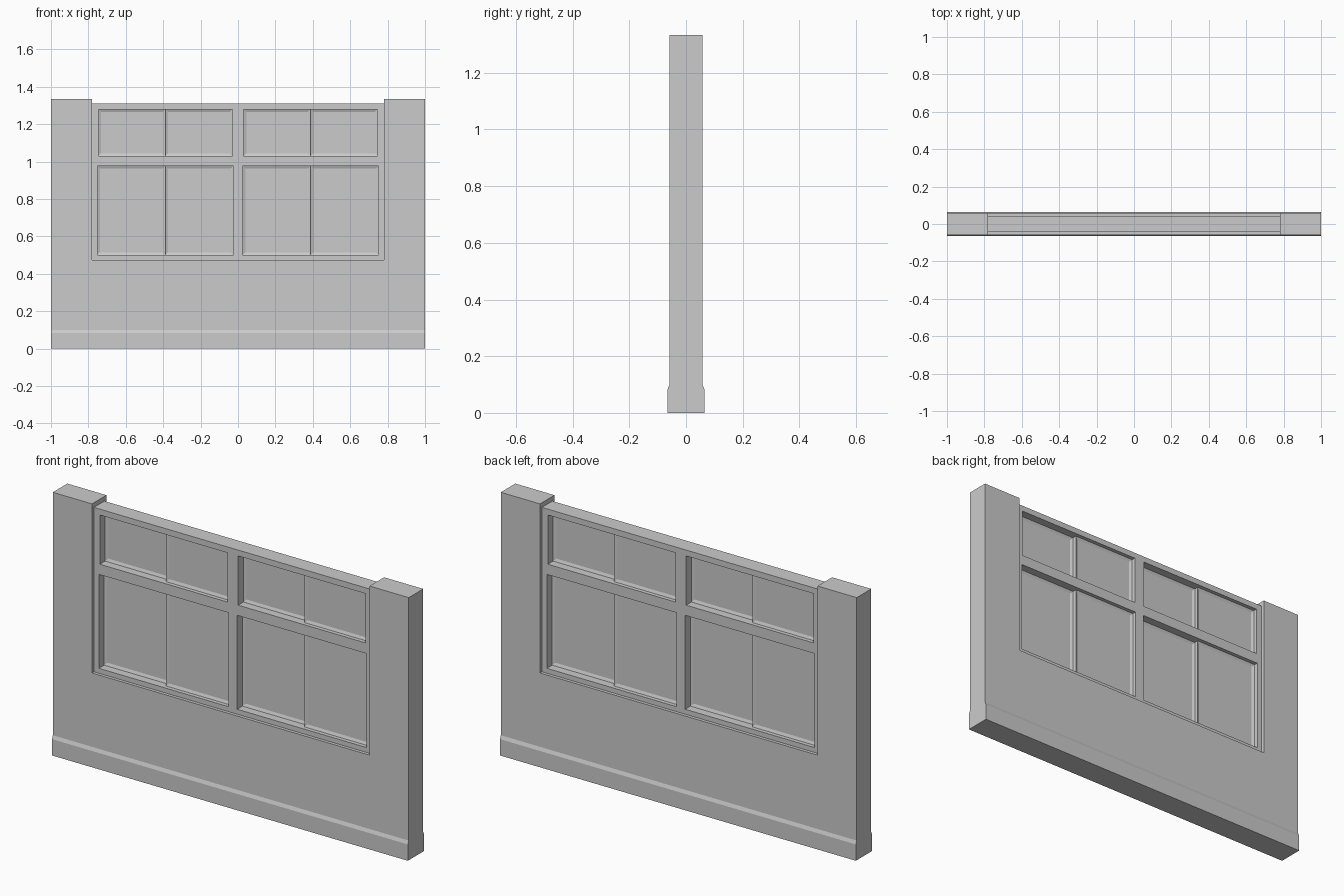
import bpy, bmesh

if "Cube" in bpy.data.objects:
    bpy.data.objects.remove(bpy.data.objects["Cube"])

WALL_Y, FRAME_Y = 0.058, 0.042


def finish(bm, name):
    bmesh.ops.recalc_face_normals(bm, faces=bm.faces)
    me = bpy.data.meshes.new(name)
    bm.to_mesh(me)
    bm.free()
    ob = bpy.data.objects.new(name, me)
    bpy.context.collection.objects.link(ob)
    return ob


def box_bm(x, y, z):
    bm = bmesh.new()
    bmesh.ops.create_cube(bm, size=1)
    for v in bm.verts:
        v.co = [(r[0] + r[1]) / 2 + c * (r[1] - r[0]) for c, r in zip(v.co, (x, y, z))]
    return bm


def box(name, x, y, z):
    return finish(box_bm(x, y, z), name)


def cut(ob, cutter):
    mod = ob.modifiers.new("cut", 'BOOLEAN')
    mod.operation, mod.solver, mod.object = 'DIFFERENCE', 'EXACT', cutter
    bpy.context.view_layer.objects.active = ob
    bpy.ops.object.modifier_apply(modifier=mod.name)
    bpy.data.objects.remove(cutter)


# Wall: section with chamfered skirting on both faces, swept along x
half = [(0.065, 0), (0.065, 0.083), (WALL_Y, 0.1), (WALL_Y, 1.334)]
section = half + [(-y, z) for y, z in reversed(half)]
bm = bmesh.new()
face = bm.faces.new([bm.verts.new((-1, y, z)) for y, z in section])
ext = bmesh.ops.extrude_face_region(bm, geom=[face], use_keep_orig=True)
bmesh.ops.translate(bm, vec=(2, 0, 0),
                    verts=[g for g in ext["geom"] if isinstance(g, bmesh.types.BMVert)])
wall = finish(bm, "wall")
cut(wall, box("wall_opening", (-0.78, 0.78), (-0.2, 0.2), (0.475, 1.5)))

# Window frame with four openings
frame = box("window_frame", (-0.78, 0.78), (-FRAME_Y, FRAME_Y), (0.475, 1.31))
rows = {"lower": (0.025, 0.752, 0.50, 0.977), "upper": (0.03, 0.747, 1.03, 1.28)}


def sash(name, x, y, z):
    bm = box_bm(x, y, z)
    bm.normal_update()
    broad = [f for f in bm.faces if abs(f.normal.y) > 0.9]
    # Sink the pane below the sash border on both sides
    bmesh.ops.inset_individual(bm, faces=broad, thickness=0.02, depth=0)
    for f in broad:
        dy = -0.006 if f.normal.y > 0 else 0.006
        bmesh.ops.translate(bm, vec=(0, dy, 0), verts=f.verts)
    finish(bm, name)


for row, (xa, xb, za, zb) in rows.items():
    for side, (x0, x1) in {"left": (-xb, -xa), "right": (xa, xb)}.items():
        cut(frame, box("opening", (x0, x1), (-0.2, 0.2), (za, zb)))
        # Sliding pair: left sash on the back track, right sash on the front track
        mid = (x0 + x1) / 2
        sash(f"{row}_{side}_back_sash", (x0, mid), (0, 0.022), (za, zb))
        sash(f"{row}_{side}_front_sash", (mid, x1), (-0.022, 0), (za, zb))
